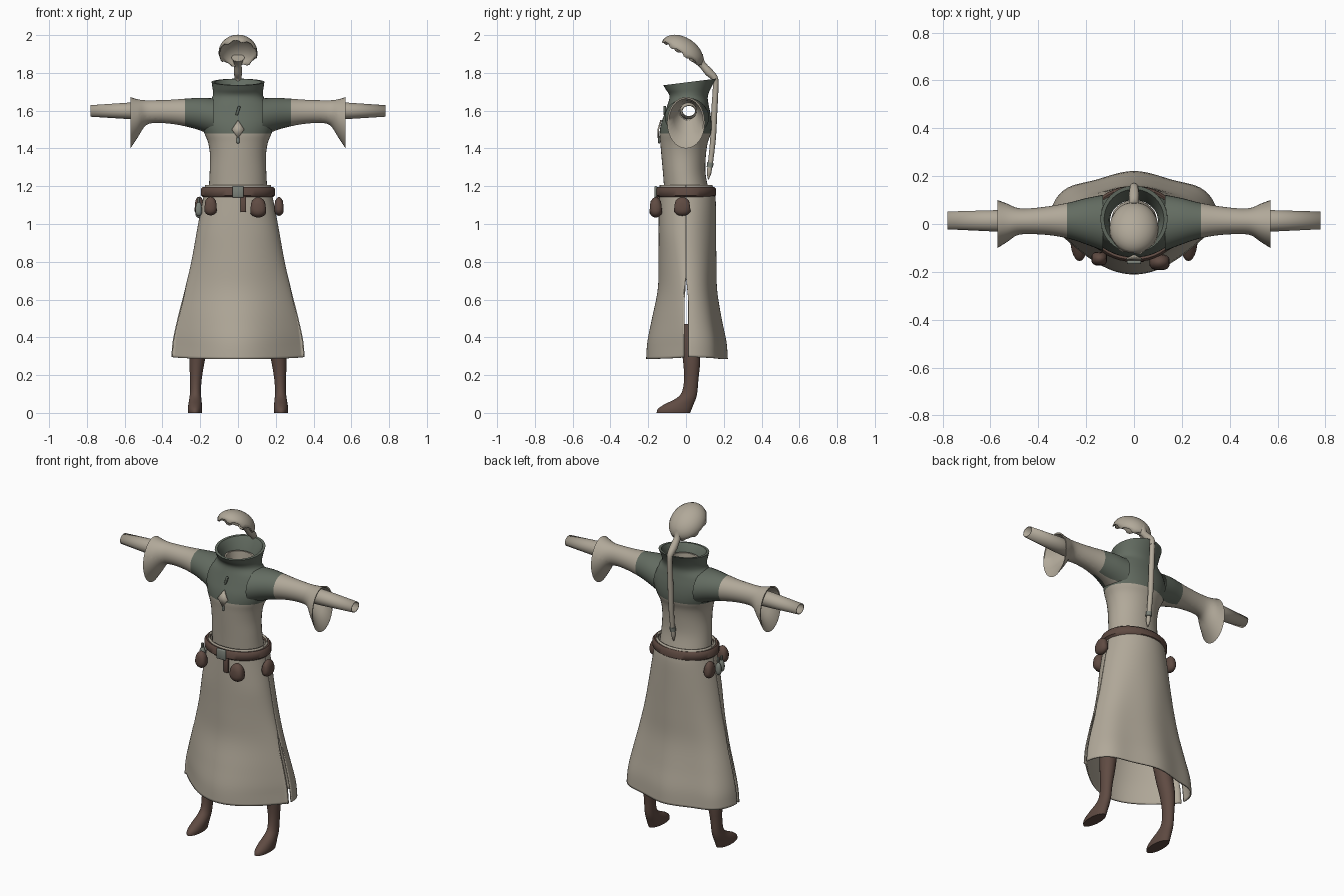
import bpy, bmesh
from math import sin, cos, pi, radians
from mathutils import Vector, Matrix

cube = bpy.data.objects.get("Cube")
if cube:
    bpy.data.objects.remove(cube)


def material(name, rgb):
    m = bpy.data.materials.new(name)
    m.use_nodes = True
    m.diffuse_color = (*rgb, 1)
    m.node_tree.nodes["Principled BSDF"].inputs["Base Color"].default_value = (*rgb, 1)
    return m


LINEN = material("linen beige", (0.44, 0.395, 0.32))
GREEN = material("cape grey green", (0.125, 0.15, 0.12))
LEATHER = material("leather brown", (0.115, 0.07, 0.055))
METAL = material("dull metal", (0.2, 0.22, 0.19))


def finish(name, bm, mats, thickness=0, mirror=False, angle=50):
    mesh = bpy.data.meshes.new(name)
    bm.to_mesh(mesh)
    bm.free()
    ob = bpy.data.objects.new(name, mesh)
    bpy.context.collection.objects.link(ob)
    for m in mats:
        mesh.materials.append(m)
    bpy.ops.object.select_all(action="DESELECT")
    ob.select_set(True)
    bpy.context.view_layer.objects.active = ob
    bpy.ops.object.shade_smooth_by_angle(angle=radians(angle))
    if thickness:
        mod = ob.modifiers.new("thickness", "SOLIDIFY")
        mod.thickness, mod.offset = thickness, 0
    if mirror:
        ob.modifiers.new("mirror", "MIRROR")
    return ob


def refine(rows, steps=4):
    """Catmull-Rom interpolation of a list of number rows."""
    rows = [Vector(r) for r in rows]
    out = []
    for i in range(len(rows) - 1):
        a, b, c, d = rows[max(i - 1, 0)], rows[i], rows[i + 1], rows[min(i + 2, len(rows) - 1)]
        for k in range(steps):
            t = k / steps
            out.append(b + (c - a) * (t / 2) + (a * 2 - b * 5 + c * 4 - d) * (t * t / 2)
                       + (b * 3 - a - c * 3 + d) * (t ** 3 / 2))
    return out + [rows[-1]]


def loft(rings, closed=True, cap_first=False, cap_last=False):
    bm = bmesh.new()
    grid = [[bm.verts.new(p) for p in ring] for ring in rings]
    n = len(grid[0])
    for lo, hi in zip(grid, grid[1:]):
        for i in range(n if closed else n - 1):
            j = (i + 1) % n
            bm.faces.new((lo[i], lo[j], hi[j], hi[i]))
    if cap_first:
        bm.faces.new(grid[0][::-1])
    if cap_last:
        bm.faces.new(grid[-1])
    if closed:
        bmesh.ops.recalc_face_normals(bm, faces=bm.faces)
    return bm


def level_ring(z, rx, y0, y1, tilt=0, x=0, n=40):
    """Flat oval around z, tilting up toward the back."""
    ry = (y1 - y0) / 2
    return [(x + rx * cos(2 * pi * i / n), (y0 + y1) / 2 + ry * sin(2 * pi * i / n),
             z + tilt * ry * sin(2 * pi * i / n)) for i in range(n)]


def arm_ring(x, z0, z1, y0, y1, n=32):
    """Upright oval across the arm, facing x."""
    return [(x, (y0 + y1) / 2 + (y1 - y0) / 2 * cos(2 * pi * i / n),
             (z0 + z1) / 2 + (z1 - z0) / 2 * sin(2 * pi * i / n)) for i in range(n)]


def cut(bm, point, normal):
    bmesh.ops.bisect_plane(bm, geom=bm.verts[:] + bm.edges[:] + bm.faces[:],
                           plane_co=point, plane_no=normal, dist=1e-5)


# Torso with the cape's upper part and flared collar
torso_rows = [(1.18, .155, -.115, .12, 0), (1.27, .15, -.122, .103, 0), (1.36, .148, -.13, .105, 0),
              (1.43, .158, -.136, .115, 0), (1.48, .178, -.14, .132, 0), (1.53, .195, -.132, .135, 0),
              (1.58, .195, -.115, .13, 0), (1.63, .175, -.098, .12, 0), (1.665, .14, -.088, .115, 0),
              (1.69, .132, -.09, .12, .03), (1.72, .135, -.105, .138, .09), (1.752, .14, -.12, .16, .125)]
bm = loft([level_ring(*r) for r in refine(torso_rows)])
cut(bm, (0, 0, 1.48), (0, 0, 1))
for f in bm.faces:
    f.material_index = int(f.calc_center_median().z > 1.48)
armholes = [f for f in bm.faces if 1.53 < f.calc_center_median().z < 1.635
            and abs(f.calc_center_median().x) > .15 and abs(f.calc_center_median().y - .01) < .055]
bmesh.ops.delete(bm, geom=armholes, context="FACES")
finish("torso_and_collar", bm, [LINEN, GREEN])

# Inside of the collar and the inner neckband
collar_rows = [(1.752, .14, -.12, .16, .125), (1.752, .125, -.105, .145, .125),
               (1.71, .105, -.08, .115, .06), (1.67, .1, -.07, .1, 0)]
finish("collar_lining", loft([level_ring(*r) for r in collar_rows]), [GREEN])
band_rows = [(1.64, .095, -.07, .1, 0), (1.7, .085, -.06, .09, 0), (1.7, .075, -.05, .08, 0), (1.64, .07, -.045, .075, 0)]
finish("neckband", loft([level_ring(*r) for r in band_rows]), [LINEN])

# Sleeves with drooping cuffs, shoulder part in the cape colour
sleeve_rows = [(.13, 1.465, 1.665, -.112, .122), (.2, 1.495, 1.668, -.085, .108), (.27, 1.515, 1.664, -.062, .09),
               (.35, 1.53, 1.658, -.047, .075), (.44, 1.535, 1.655, -.042, .065), (.49, 1.52, 1.655, -.048, .068),
               (.53, 1.46, 1.66, -.075, .085), (.57, 1.4, 1.672, -.1, .1)]
bm = loft([arm_ring(*r) for r in refine(sleeve_rows)])
slope = Vector((-.25, 0, 1)).normalized()
hem_point = Vector((.12, 0, 1.48))
cut(bm, hem_point, slope)
cut(bm, (.28, 0, 1.6), (1, 0, 0))
for f in bm.faces:
    c = f.calc_center_median()
    f.material_index = int(c.x < .28 and (c - hem_point).dot(slope) > 0)
finish("sleeves", bm, [LINEN, GREEN], mirror=True)
lining_rows = [(.57, 1.4, 1.672, -.1, .1), (.569, 1.41, 1.664, -.092, .092),
               (.53, 1.475, 1.652, -.066, .076), (.47, 1.55, 1.645, -.036, .056)]
finish("cuff_linings", loft([arm_ring(*r) for r in lining_rows]), [LINEN], mirror=True)
under_rows = [(.42, 1.552, 1.645, -.035, .06), (.57, 1.557, 1.641, -.03, .056), (.78, 1.57, 1.627, -.02, .05)]
finish("undersleeves", loft([arm_ring(*r) for r in under_rows]), [LINEN], thickness=.004, mirror=True)

# Skirt panels, open at the sides below the knee
skirt_rows = refine([(1.205, .17, .135, .135), (1.14, .18, .138, .152), (1.0, .207, .141, .155),
                     (.8, .243, .141, .155), (.65, .278, .146, .157), (.5, .315, .176, .178),
                     (.38, .34, .2, .2), (.285, .349, .207, .207)], 5)


def skirt_panel(back, n=48):
    rings = []
    for z, a, front_depth, back_depth in skirt_rows:
        spread = min(1, max(0, (.95 - z) / .6))
        slit = .012 * min(1, max(0, (.72 - z) / .12))
        depth = back_depth if back else front_depth
        ring = []
        for i in range(n + 1):
            t = pi * i / n
            c, s = cos(t), sin(t)
            if back:
                flare = s ** .75 + .05 * (cos(6 * t) * -s)
            else:
                flare = sin(pi / 2 * (1 - abs(c)))
            y = depth * ((1 - spread) * s + spread * flare)
            y = max(y, slit)
            hem = .012 * spread ** 4 * (1 - s)
            ring.append((a * c, y if back else -y, z + hem))
        rings.append(ring if back else ring[::-1])
    return loft(rings, closed=False)


finish("skirt_back", skirt_panel(True), [LINEN], thickness=.008)
finish("skirt_front", skirt_panel(False), [LINEN], thickness=.008)

# Boots
boot_rows = [(.47, .05, -.04, .065, .19), (.36, .046, -.028, .072, .205), (.27, .04, -.015, .075, .217),
             (.18, .031, -.01, .066, .223), (.11, .029, -.022, .06, .225), (.075, .032, -.055, .052, .226),
             (.045, .036, -.115, .04, .227), (.02, .038, -.15, .03, .228), (0, .036, -.155, .022, .228)]
bm = loft([level_ring(z, rx, y0, y1, 0, x, 24) for z, rx, y0, y1, x in refine(boot_rows, 3)], cap_last=True)
finish("boots", bm, [LEATHER], mirror=True)

# Belt with buckle and hanging strap
belt_rows = [(1.15, .165), (1.142, .185), (1.152, .197), (1.186, .197), (1.197, .187), (1.19, .165)]
finish("belt", loft([level_ring(z, r, .038 - r, r - .038) for z, r in belt_rows]), [LEATHER])


def block(name, centre, size, mat, bevel=.006, turn=0):
    bm = bmesh.new()
    bmesh.ops.create_cube(bm, size=1)
    bmesh.ops.scale(bm, vec=size, verts=bm.verts)
    bmesh.ops.bevel(bm, geom=bm.edges[:], offset=bevel, segments=2, affect="EDGES", profile=.5)
    bmesh.ops.rotate(bm, matrix=Matrix.Rotation(turn, 3, "Y"), verts=bm.verts)
    bmesh.ops.translate(bm, vec=centre, verts=bm.verts)
    return finish(name, bm, [mat])


block("belt_buckle", (0, -.16, 1.17), (.06, .016, .062), METAL)
block("belt_strap", (.028, -.153, 1.105), (.03, .012, .085), LEATHER, .004)


# Pouches and vials on the belt
def pouch(name, x, y, z, rx, ry, rz, mat=LEATHER):
    bm = bmesh.new()
    bmesh.ops.create_uvsphere(bm, u_segments=16, v_segments=10, radius=1)
    for v in bm.verts:
        v.co.x, v.co.y = [max(-.85, min(.85, k)) * (1 - .15 * v.co.z) for k in v.co.xy]
    bmesh.ops.scale(bm, vec=(rx * 1.15, ry * 1.15, rz), verts=bm.verts)
    bmesh.ops.translate(bm, vec=(x, y, z), verts=bm.verts)
    return finish(name, bm, [mat])


pouch("right_front_pouch", -.145, -.145, 1.095, .032, .028, .05)
pouch("left_front_pouch", .107, -.16, 1.088, .041, .032, .054)
pouch("left_side_pouch", .217, -.02, 1.093, .024, .042, .05)
pouch("right_side_pouch", -.205, .065, 1.095, .024, .036, .05)
for i, y in enumerate((-.045, -.015)):
    pouch(f"vial_{i + 1}", -.208, y, 1.08 - .01 * i, .017, .014, .038, METAL)
    block(f"vial_stopper_{i + 1}", (-.208, y, 1.125), (.012, .012, .03), METAL, .003)

# Diamond clasp with a small tassel on the chest
bm = bmesh.new()
outline = [(-.033, 1.5), (0, 1.455), (.033, 1.5), (0, 1.55)]
front = [bm.verts.new((x, -.147 + max(0, z - 1.5) * .3, z)) for x, z in outline]
bm.faces.new(front)
finish("chest_diamond", bm, [LINEN], thickness=.008)
pouch("chest_tassel", 0, -.142, 1.445, .008, .006, .02, METAL)
block("cape_toggle", (0, -.113, 1.6), (.014, .014, .05), GREEN, .004, .3)

# Hair cap: tilted half dome with an uneven hairline
dome = []
for i in range(9):
    lift = i / 8 * pi / 2 * .98
    ring = []
    for k in range(40):
        t = 2 * pi * k / 40
        drop = -.012 * (k % 5 in (1, 2)) if i == 0 else 0
        ring.append(Vector((.1 * cos(t) * cos(lift), .119 * sin(t) * cos(lift), .078 * sin(lift) + drop)))
    dome.append(ring)
bm = loft(dome, cap_last=True)
bmesh.ops.rotate(bm, matrix=Matrix.Rotation(radians(-33), 3, "X"), verts=bm.verts)
bmesh.ops.translate(bm, vec=(0, -.02, 1.907), verts=bm.verts)
finish("hair_cap", bm, [LINEN], thickness=.006)


# Ponytail and long braid down the back
def strand(name, path, mat=LINEN, n=12):
    rings = []
    rows = refine(path)
    for i, (y, z, r) in enumerate(rows):
        a, b = rows[max(i - 1, 0)], rows[min(i + 1, len(rows) - 1)]
        d = Vector((0, b[0] - a[0], b[1] - a[1])).normalized()
        side = Vector((1, 0, 0)).cross(d)
        rings.append([Vector((r * cos(2 * pi * k / n), y, z)) + side * r * sin(2 * pi * k / n) for k in range(n)])
    return finish(name, loft(rings, cap_first=True, cap_last=True), [mat])


strand("ponytail", [(.06, 1.88, .035), (.085, 1.845, .02), (.12, 1.805, .022), (.15, 1.775, .018), (.158, 1.74, .015)])
strand("braid", [(.157, 1.76, .014), (.156, 1.7, .015), (.15, 1.6, .016), (.143, 1.45, .015), (.128, 1.31, .013)])
strand("braid_tie", [(.129, 1.325, .017), (.126, 1.3, .017)], METAL)
strand("braid_tip", [(.126, 1.3, .012), (.122, 1.27, .012), (.118, 1.235, .002)])
